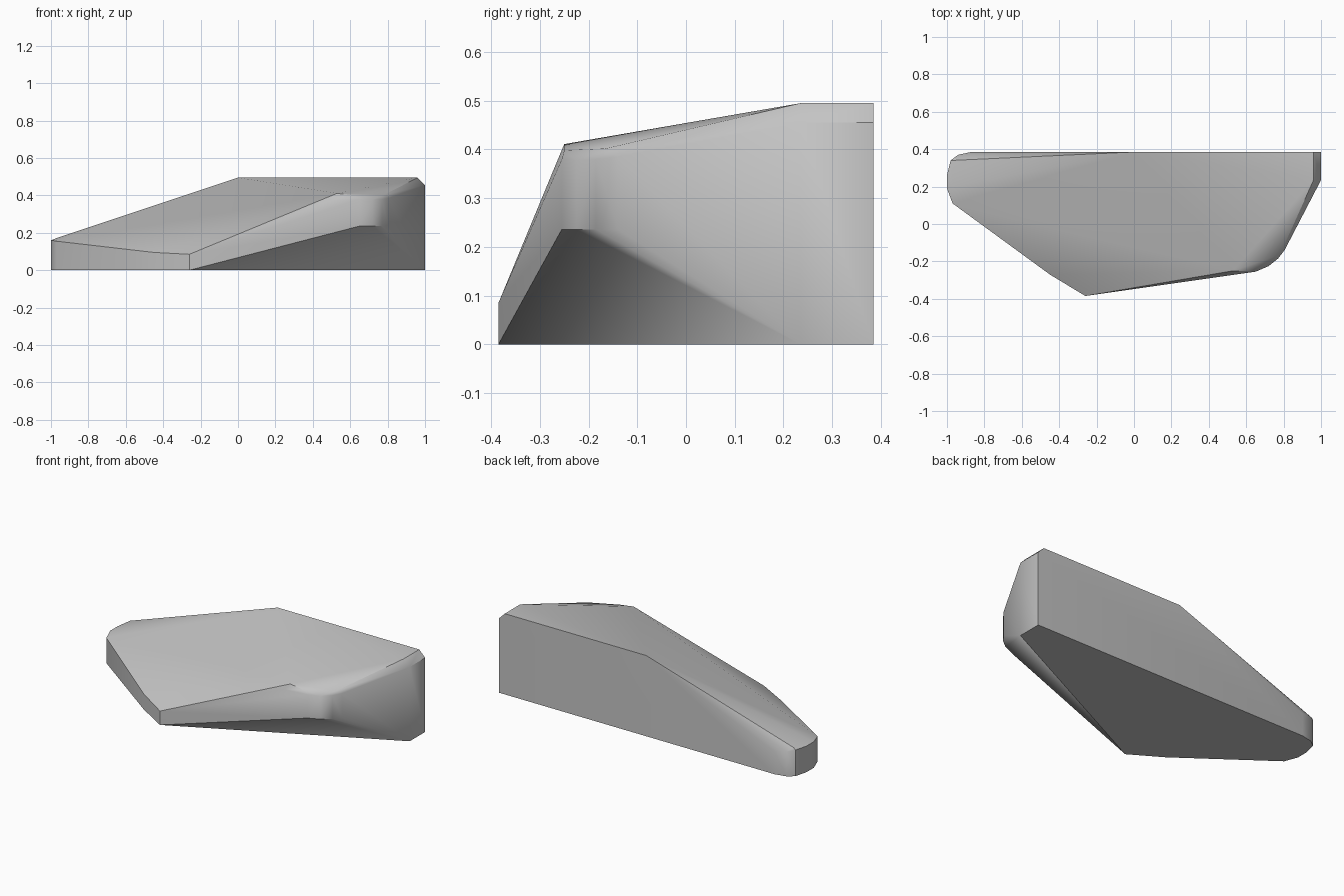
import bpy
import bmesh
from math import radians
from mathutils import Vector

default_cube = bpy.data.objects.get("Cube")
if default_cube:
    bpy.data.objects.remove(default_cube, do_unlink=True)


def make_material(name, colour):
    material = bpy.data.materials.new(name)
    material.use_nodes = True
    material.diffuse_color = colour
    shader = material.node_tree.nodes["Principled BSDF"]
    shader.inputs["Base Color"].default_value = colour
    return material


def add_wall(points, outline, bottom=0.0):
    """Raise a vertical wall over each outline point (x, y, top)."""
    for x, y, top in outline:
        points.append(Vector((x, y, bottom)))
        points.append(Vector((x, y, top)))


def build_hull(name, points, material, smooth_angle):
    """Wrap a faceted solid around the points and soften its shallow edges."""
    bm = bmesh.new()
    for point in points:
        bm.verts.new(point)
    result = bmesh.ops.convex_hull(bm, input=bm.verts[:])
    loose = [item for item in result["geom_interior"] + result["geom_unused"]
             if isinstance(item, bmesh.types.BMVert)]
    bmesh.ops.delete(bm, geom=list(set(loose)), context="VERTS")
    bmesh.ops.dissolve_limit(bm, angle_limit=radians(1),
                             verts=bm.verts[:], edges=bm.edges[:])
    bmesh.ops.recalc_face_normals(bm, faces=bm.faces[:])
    mesh = bpy.data.meshes.new(name)
    bm.to_mesh(mesh)
    bm.free()
    mesh.materials.append(material)
    obj = bpy.data.objects.new(name, mesh)
    bpy.context.collection.objects.link(obj)
    bpy.ops.object.select_all(action="DESELECT")
    obj.select_set(True)
    bpy.context.view_layer.objects.active = obj
    bpy.ops.object.shade_smooth_by_angle(angle=smooth_angle)
    return obj


BACK = 0.385
RIDGE = 0.495
body_points = []

# Low rounded end and the front left wall
low_end = [(-0.87, BACK, 0.14), (-0.94, 0.37, 0.15), (-0.98, 0.34, 0.16),
           (-1, 0.26, 0.16), (-1, 0.19, 0.16), (-0.97, 0.11, 0.155),
           (-0.45, -0.27, 0.095), (-0.26, -BACK, 0.085)]
add_wall(body_points, low_end)

# Tall square end
add_wall(body_points, [(1, BACK, 0.455), (1, 0.235, 0.455)])

# Rounded tall corner, raised over the sloping underside
tall_corner = [(0.65, -0.255, 0.38), (0.72, -0.225, 0.378),
               (0.77, -0.185, 0.38), (0.805, -0.14, 0.385)]
add_wall(body_points, tall_corner, bottom=0.236)

# Roof ridge, plateau and the chamfer along its edge
roof = [(0, BACK, RIDGE), (0.04, BACK, RIDGE), (0.96, BACK, RIDGE),
        (0.96, 0.235, RIDGE), (0.78, -0.165, 0.402),
        (0.62, -0.25, 0.398), (0.53, -0.25, 0.411), (0.5, -0.265, 0.375),
        (-0.97, 0.34, 0.172), (-0.97, 0.2, 0.172)]
body_points.extend(Vector(point) for point in roof)

grey = make_material("plain grey", (0.55, 0.55, 0.55, 1.0))
build_hull("wedge_body", body_points, grey, radians(35))
